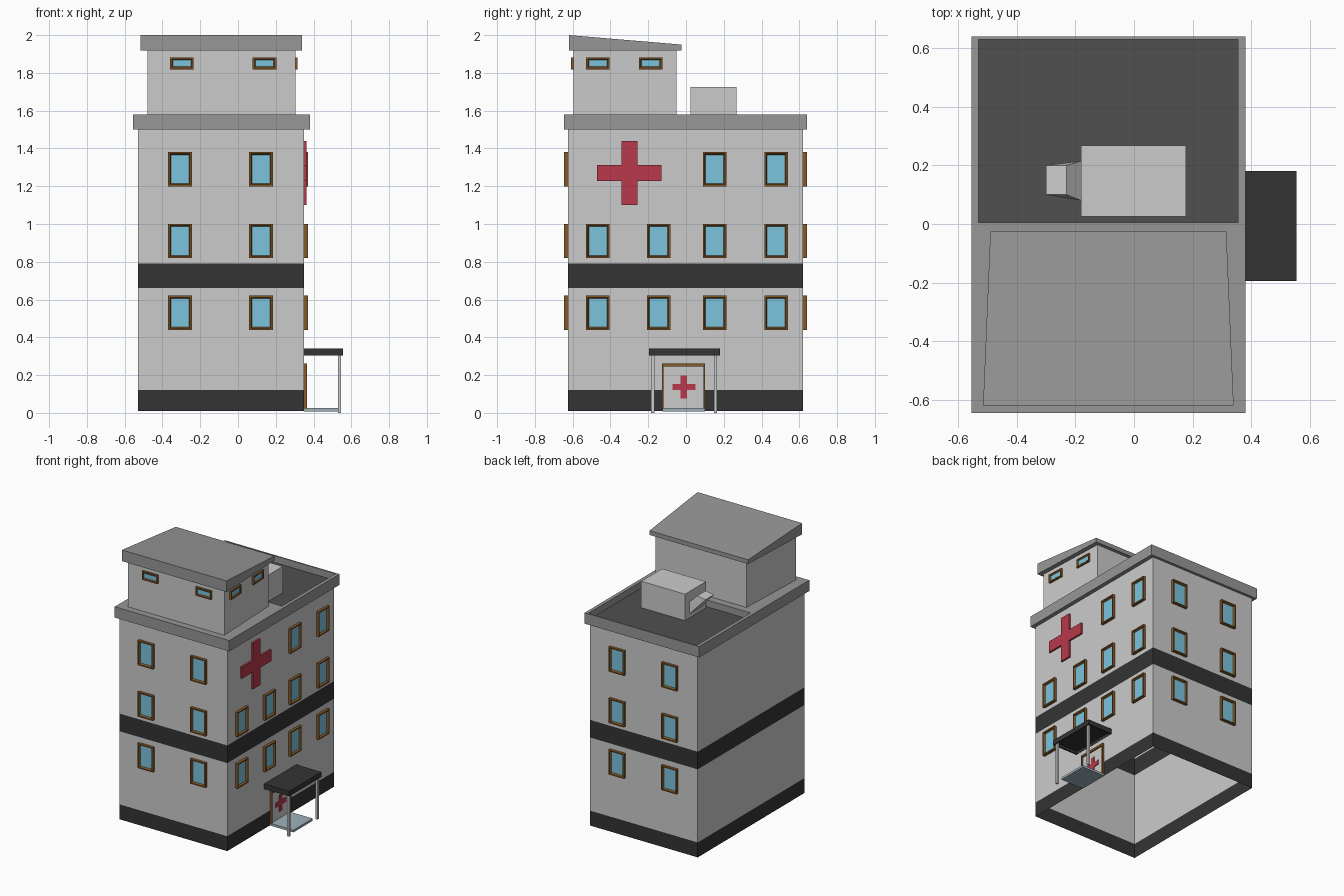
import bpy
from mathutils import Matrix, Vector

if "Cube" in bpy.data.objects:
    bpy.data.objects.remove(bpy.data.objects["Cube"])


def material(name, color):
    m = bpy.data.materials.new(name)
    m.diffuse_color = (*color, 1)
    m.use_nodes = True
    m.node_tree.nodes["Principled BSDF"].inputs["Base Color"].default_value = m.diffuse_color
    return m


TRIM = material("trim_grey", (0.31, 0.31, 0.31))
DARK = material("dark_band", (0.034, 0.034, 0.034))
ROOF = material("roof_grey", (0.08, 0.08, 0.08))
GLASS = material("glass_blue", (0.2, 0.55, 0.72))
RED = material("red", (0.48, 0.04, 0.07))
BROWN = material("frame_brown", (0.24, 0.10, 0.02))
STEP = material("step_blue_grey", (0.35, 0.45, 0.5))


def rect(a0, a1, b0, b1, c):
    return [(a0, b0, c), (a1, b0, c), (a1, b1, c), (a0, b1, c)]


def loft(name, rings, mat=None, frame=None, start=False, end=False):
    """Skin a stack of counter-clockwise rings, with optional end caps."""
    n = len(rings[0])
    verts = [Vector(p) for r in rings for p in r]
    if frame:
        verts = [frame @ v for v in verts]
    faces = [(k * n + i, k * n + (i + 1) % n, (k + 1) * n + (i + 1) % n, (k + 1) * n + i)
             for k in range(len(rings) - 1) for i in range(n)]
    if start:
        faces.append(tuple(reversed(range(n))))
    if end:
        faces.append(tuple(range((len(rings) - 1) * n, len(rings) * n)))
    mesh = bpy.data.meshes.new(name)
    mesh.from_pydata(verts, [], faces)
    mesh.update()
    if mat:
        mesh.materials.append(mat)
    ob = bpy.data.objects.new(name, mesh)
    bpy.context.collection.objects.link(ob)
    return ob


def box(name, x0, x1, y0, y1, z0, z1, mat=None):
    return loft(name, [rect(x0, x1, y0, y1, z0), rect(x0, x1, y0, y1, z1)], mat, None, True, True)


def wall_frame(u, origin):
    """Local axes of a wall: u along it, v up, w outwards."""
    u = Vector(u).normalized()
    v = Vector((0, 0, 1))
    m = Matrix((u, v, u.cross(v))).transposed().to_4x4()
    m.translation = Vector(origin)
    return m


def panel(name, pts, depth, mat, frame):
    return loft(name, [[(u, v, 0) for u, v in pts], [(u, v, depth) for u, v in pts]],
                mat, frame, False, True)


def window(name, frame, u, v, w, h, depth=0.02):
    def r(inset, d):
        return rect(u - w / 2 + inset, u + w / 2 - inset, v - h / 2 + inset, v + h / 2 - inset, d)
    loft(name + "_frame", [r(0, 0), r(0, depth), r(0.009, depth), r(0.015, 0.007)], BROWN, frame)
    loft(name + "_glass", [r(0.015, 0.007)], GLASS, frame, False, True)


def cross(name, frame, u, v, size, arm, depth):
    s, a = size / 2, arm / 2
    pts = [(-a, -s), (a, -s), (a, -a), (s, -a), (s, a), (a, a),
           (a, s), (-a, s), (-a, a), (-s, a), (-s, -a), (-a, -a)]
    panel(name, [(u + x, v + y) for x, y in pts], depth, RED, frame)


FRONT = wall_frame((1, 0, 0), (0, -0.625, 0))
RIGHT = wall_frame((0, 1, 0), (0.35, 0, 0))
BACK = wall_frame((-1, 0, 0), (0, 0.62, 0))

# Main walls: open shell with two dark bands
for name, z0, z1, mat in [("base_band", 0.01, 0.12, DARK), ("lower_wall", 0.12, 0.66, None),
                          ("middle_band", 0.66, 0.79, DARK), ("upper_wall", 0.79, 1.5, None)]:
    loft(name, [rect(-0.53, 0.35, -0.625, 0.62, z) for z in (z0, z1)], mat)

# Cornice with sunken rear roof
well = (-0.53, 0.355, 0.005, 0.63)
edge = (-0.555, 0.38, -0.645, 0.64)
loft("cornice", [rect(-0.53, 0.35, -0.625, 0.62, 1.5), rect(*edge, 1.5), rect(*edge, 1.58),
                 rect(*well, 1.58), rect(*well, 1.53)], TRIM)
loft("roof_floor", [rect(*well, 1.53)], ROOF, None, False, True)

# Main windows
for i, v in enumerate((0.53, 0.91, 1.29)):
    for j, x in enumerate((-0.307, 0.122)):
        window(f"front_window_{i}{j}", FRONT, x, v, 0.125, 0.182)
        window(f"back_window_{i}{j}", BACK, -x, v, 0.125, 0.182)
    for j, y in enumerate((-0.467, -0.145, 0.152, 0.477)):
        if i < 2 or j > 1:
            window(f"right_window_{i}{j}", RIGHT, y, v, 0.125, 0.182)

# Penthouse, narrowing slightly to the back, with sloping roof
loft("penthouse_wall", [[(-0.48, -0.595, z), (0.305, -0.595, z), (0.283, -0.05, z), (-0.458, -0.05, z)]
                        for z in (1.58, 1.92)])
loft("penthouse_roof", [[(-0.515, -0.62, a), (0.34, -0.62, a), (0.315, -0.025, b), (-0.49, -0.025, b)]
                        for a, b in ((1.918, 1.918), (2.0, 1.95))], TRIM, None, True, True)
TOP_FRONT = wall_frame((1, 0, 0), (0, -0.595, 0))
TOP_RIGHT = wall_frame((-0.022, 0.545, 0), (0.305, -0.595, 0))
for j, x in enumerate((-0.297, 0.14)):
    window(f"penthouse_front_window_{j}", TOP_FRONT, x, 1.85, 0.125, 0.064, 0.013)
for j, u in enumerate((0.128, 0.408)):
    window(f"penthouse_right_window_{j}", TOP_RIGHT, u, 1.85, 0.125, 0.064, 0.013)

# Rooftop unit and its bent duct
box("rooftop_unit", -0.18, 0.178, 0.025, 0.268, 1.53, 1.725)
loft("rooftop_duct", [[(-0.18, 0.08, 1.56), (-0.18, 0.08, 1.65), (-0.18, 0.215, 1.65), (-0.18, 0.215, 1.56)],
                      [(-0.30, 0.10, 1.69), (-0.23, 0.10, 1.70), (-0.23, 0.20, 1.70), (-0.30, 0.20, 1.69)]],
     None, None, False, True)

# Wall cross and entrance door
cross("wall_cross", RIGHT, -0.30, 1.27, 0.34, 0.085, 0.013)
panel("door_frame", [(-0.127, 0.02), (-0.118, 0.02), (-0.118, 0.246), (0.092, 0.246),
                     (0.092, 0.02), (0.101, 0.02), (0.101, 0.262), (-0.127, 0.262)], 0.016, BROWN, RIGHT)
panel("door", [(-0.118, 0.02), (0.092, 0.02), (0.092, 0.246), (-0.118, 0.246)], 0.006, None, RIGHT)
cross("door_cross", RIGHT, -0.011, 0.137, 0.122, 0.034, 0.011)

# Porch: step, posts, canopy with recessed underside
box("porch_step", 0.35, 0.54, -0.125, 0.1, 0.008, 0.025, STEP)
for side, y in (("left", -0.175), ("right", 0.156)):
    box(f"porch_post_{side}", 0.53, 0.546, y - 0.009, y + 0.009, 0.0, 0.32)
under = (0.352, 0.548, -0.185, 0.17)
outer = (0.35, 0.555, -0.195, 0.18)
loft("porch_canopy", [rect(*under, 0.325), rect(*under, 0.305), rect(*outer, 0.305), rect(*outer, 0.342)],
     DARK, None, True, True)
